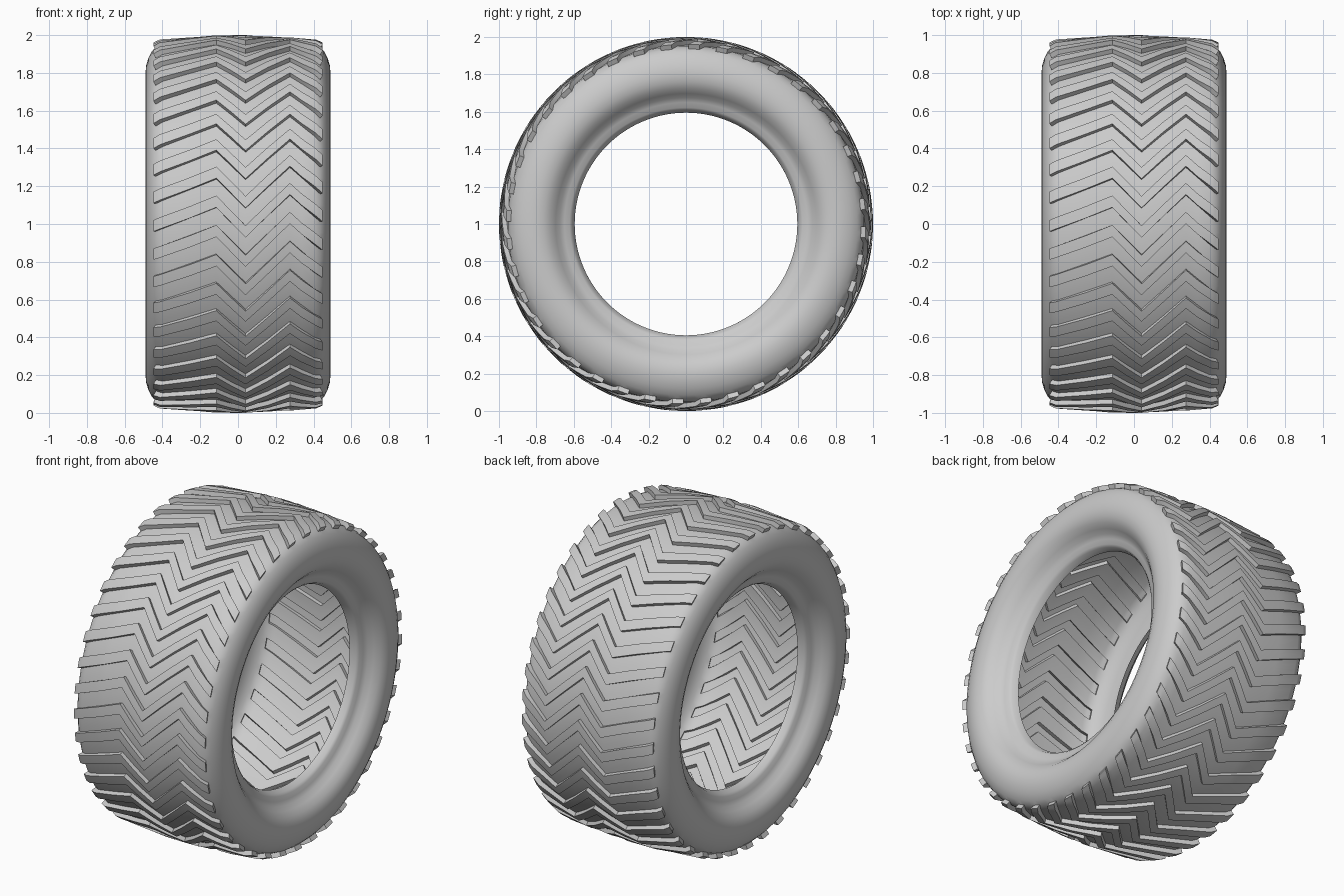
import bpy, bmesh, math

cube = bpy.data.objects.get("Cube")
if cube:
    bpy.data.objects.remove(cube, do_unlink=True)

rubber = bpy.data.materials.new("grey rubber")
rubber.use_nodes = True
GREY = (0.6, 0.6, 0.6, 1.0)
rubber.diffuse_color = GREY
rubber.node_tree.nodes["Principled BSDF"].inputs["Base Color"].default_value = GREY

LUGS = 40                 # chevron bars around the tyre
STEPS = 5                 # divisions per pitch
BAR = 2                   # divisions covered by a raised bar
SEG = LUGS * STEPS
PHASE = math.radians(4.9)

# Sidewall from shoulder to bead: (half width, radius)
side = [(0.455, 0.915), (0.474, 0.88), (0.486, 0.84), (0.49, 0.80),
        (0.484, 0.76), (0.467, 0.725), (0.44, 0.697), (0.415, 0.675),
        (0.4, 0.65), (0.393, 0.622), (0.38, 0.608), (0.345, 0.595)]
# Zigzag tread: (x, radius, angular shift)
tread = [(-0.435, 0.936, 0.03), (-0.4, 0.952, 0.045), (-0.115, 0.974, 0.16),
         (0.04, 0.975, 0.0), (0.275, 0.963, 0.23), (0.4, 0.952, 0.115),
         (0.435, 0.936, 0.085)]


def with_midpoints(points):
    """Add a point halfway along each span."""
    out = [points[0]]
    for a, b in zip(points, points[1:]):
        out.append(tuple((p + q) / 2 for p, q in zip(a, b)))
        out.append(b)
    return out


tread = with_midpoints(tread)
left_shift, right_shift = tread[-1][2], tread[0][2]
section = [(-x, r, right_shift) for x, r in reversed(side)]
first = len(section)
section += tread
last = len(section) - 1
section += [(x, r, left_shift) for x, r in side]

# Revolve the section, each column turned by its own shift
bm = bmesh.new()
rings = []
for x, r, shift in section:
    ring = []
    for i in range(SEG):
        a = PHASE + shift + math.tau * i / SEG
        ring.append(bm.verts.new((x, -r * math.cos(a), 1 + r * math.sin(a))))
    rings.append(ring)

bars = []
for c in range(len(rings) - 1):
    for i in range(SEG):
        j = (i + 1) % SEG
        f = bm.faces.new((rings[c][i], rings[c + 1][i],
                          rings[c + 1][j], rings[c][j]))
        if first <= c < last and i % STEPS < BAR:
            bars.append(f)

# Raise the chevron bars, leaving them hollow underneath
raised = bmesh.ops.extrude_face_region(bm, geom=bars)["geom"]
for v in raised:
    if isinstance(v, bmesh.types.BMVert):
        r = math.hypot(v.co.y, v.co.z - 1)
        grow = (r + 0.025) / r
        v.co.y *= grow
        v.co.z = 1 + (v.co.z - 1) * grow
        if abs(v.co.x) > 0.39:
            v.co.x += math.copysign(0.013, v.co.x)

old = [f for f in bars if f.is_valid]
if old:
    bmesh.ops.delete(bm, geom=old, context="FACES_ONLY")
bmesh.ops.recalc_face_normals(bm, faces=bm.faces)

mesh = bpy.data.meshes.new("tyre")
bm.to_mesh(mesh)
bm.free()
mesh.materials.append(rubber)
tyre = bpy.data.objects.new("tyre", mesh)
bpy.context.collection.objects.link(tyre)

bpy.context.view_layer.objects.active = tyre
tyre.select_set(True)
bpy.ops.object.shade_smooth_by_angle(angle=math.radians(30))
